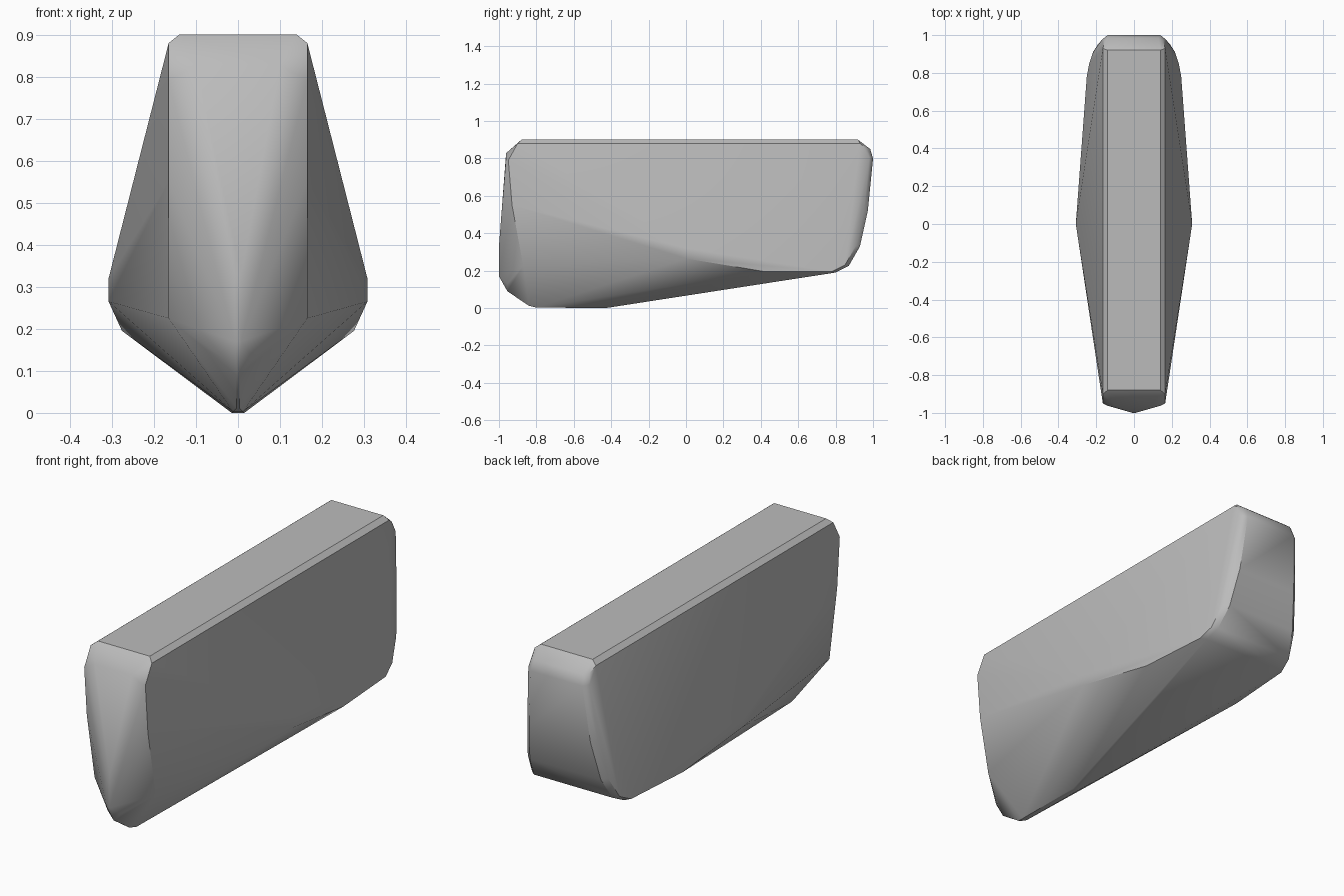
import bpy, bmesh, math

cube = bpy.data.objects.get("Cube")
if cube:
    bpy.data.objects.remove(cube, do_unlink=True)

# Material
grey = bpy.data.materials.new("light grey")
grey.use_nodes = True
colour = (0.5, 0.5, 0.5, 1)
grey.diffuse_color = colour
grey.node_tree.nodes["Principled BSDF"].inputs["Base Color"].default_value = colour

# Flat top with softened edges
deck = [(0.14, -0.88, 0.9), (0.14, 0.92, 0.9),
        (0.165, -0.9, 0.88), (0.165, 0.93, 0.88)]

# Front panel: upper corners and side edges
bow = [(0.1, -0.962, 0.828), (0.14, -0.962, 0.805), (0.165, -0.95, 0.79),
       (0.165, -0.93, 0.55), (0.165, -0.88, 0.31), (0.165, -0.87, 0.225),
       (0.15, -0.9, 0.88), (0.035, -0.955, 0.13)]

# Centre line of the stem and keel
keel = [(0.008, -1, 0.33), (0.008, -1, 0.17), (0.003, -0.955, 0.09),
        (0.003, -0.84, 0.012), (0.012, -0.8, 0.003), (0.015, -0.43, 0)]

# Widest part of the side
chine = [(0.308, 0, 0.32), (0.308, 0, 0.265), (0.276, 0.42, 0.195)]

# Rounded rear panel: half width, y, z from the bottom up, with a soft edge
stern = []
for x, y, z in [(0.25, 0.8, 0.19), (0.237, 0.87, 0.225), (0.217, 0.93, 0.33),
                (0.19, 0.972, 0.52), (0.165, 1, 0.8), (0.155, 0.985, 0.85)]:
    stern += [(x, y - 0.02, z + 0.005), (x - 0.025, y, z)]

# Wrap the mirrored outline in a convex shell
bm = bmesh.new()
for x, y, z in deck + bow + keel + chine + stern:
    for side in (1, -1):
        bm.verts.new((side * x, y, z))
hull = bmesh.ops.convex_hull(bm, input=bm.verts)
loose = {v for v in hull["geom_interior"] + hull["geom_unused"]
         if isinstance(v, bmesh.types.BMVert)}
bmesh.ops.delete(bm, geom=list(loose), context='VERTS')
bmesh.ops.dissolve_limit(bm, angle_limit=math.radians(1),
                         verts=bm.verts, edges=bm.edges)
bmesh.ops.recalc_face_normals(bm, faces=bm.faces)

mesh = bpy.data.meshes.new("hull_body")
bm.to_mesh(mesh)
bm.free()
mesh.materials.append(grey)
body = bpy.data.objects.new("hull_body", mesh)
bpy.context.collection.objects.link(body)

# Smooth shading with crisp edges kept
bpy.ops.object.select_all(action='DESELECT')
body.select_set(True)
bpy.context.view_layer.objects.active = body
bpy.ops.object.shade_smooth_by_angle(angle=math.radians(35))
